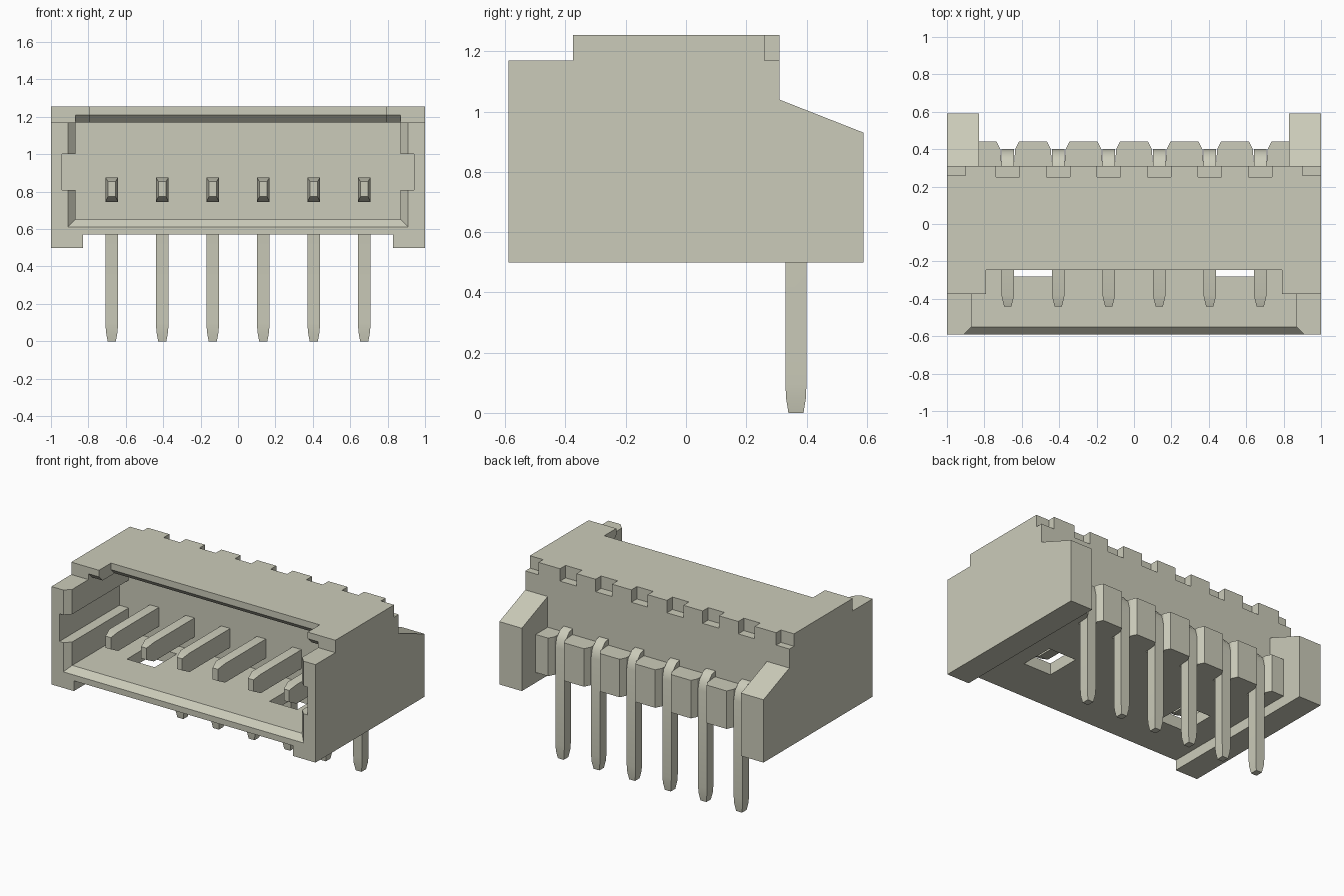
import bpy, bmesh, math
from mathutils import Vector

if "Cube" in bpy.data.objects:
    bpy.data.objects.remove(bpy.data.objects["Cube"], do_unlink=True)

COLOR = (0.60, 0.60, 0.49, 1.0)
mat = bpy.data.materials.new("warm grey plastic")
mat.use_nodes = True
mat.diffuse_color = COLOR
bsdf = next(n for n in mat.node_tree.nodes if n.type == 'BSDF_PRINCIPLED')
bsdf.inputs["Base Color"].default_value = COLOR
bsdf.inputs["Roughness"].default_value = 0.6


def loft(name, rings):
    """Closed solid through rings of equal point count."""
    bm = bmesh.new()
    loops = [[bm.verts.new(p) for p in ring] for ring in rings]
    n = len(loops[0])
    for a, b in zip(loops, loops[1:]):
        for i in range(n):
            bm.faces.new((a[i], a[(i + 1) % n], b[(i + 1) % n], b[i]))
    bm.faces.new(loops[0])
    bm.faces.new(loops[-1])
    bmesh.ops.recalc_face_normals(bm, faces=bm.faces[:])
    mesh = bpy.data.meshes.new(name)
    bm.to_mesh(mesh)
    bm.free()
    mesh.materials.append(mat)
    ob = bpy.data.objects.new(name, mesh)
    bpy.context.collection.objects.link(ob)
    return ob


def prism_x(name, yz, x0, x1):
    return loft(name, [[(x, y, z) for y, z in yz] for x in (x0, x1)])


def box(name, x0, x1, y0, y1, z0, z1):
    return prism_x(name, [(y0, z0), (y1, z0), (y1, z1), (y0, z1)], x0, x1)


def cut(target, cutter):
    cutter.hide_render = True
    mod = target.modifiers.new("cut", 'BOOLEAN')
    mod.operation = 'DIFFERENCE'
    mod.solver = 'EXACT'
    mod.object = cutter
    bpy.context.view_layer.objects.active = target
    bpy.ops.object.modifier_apply(modifier=mod.name)
    bpy.data.objects.remove(cutter, do_unlink=True)


PITCH = 0.27
pin_x = [(i - 2.5) * PITCH for i in range(6)]

# Housing: side silhouette across the full width
housing = prism_x("housing", [
    (-0.59, 0.50), (0.59, 0.50), (0.59, 0.93), (0.31, 1.04),
    (0.31, 1.255), (-0.375, 1.255), (-0.375, 1.17), (-0.59, 1.17)], -1, 1)

# Space between rear wings, and raised underside between the feet
cut(housing, box("rear_gap", -0.83, 0.83, 0.31, 1, 0.3, 1.5))
cut(housing, box("under_gap", -0.83, 0.83, -1, 1, 0.3, 0.57))

# Open cavity with side grooves
cut(housing, box("cavity", -0.87, 0.87, -1, 0.06, 0.65, 1.17))
cut(housing, box("grooves", -0.94, 0.94, -1, 0.06, 0.81, 1.0))

# Flared mouth of the cavity
cut(housing, loft("mouth_flare", [
    [(-w, y, z), (w, y, z), (w, y, 1.4), (-w, y, 1.4)]
    for y, w, z in ((-0.63, 0.95, 0.57), (-0.53, 0.85, 0.67))]))

# Recessed front of the roof, and chamfers under its edge
cut(housing, box("roof_recess", -0.79, 0.79, -0.6, -0.245, 1.1, 1.5))


def roof_chamfer(y, x0, x1):
    cut(housing, prism_x("roof_chamfer", [
        (y - 0.05, 1.1), (y - 0.05, 1.26), (y + 0.06, 1.15), (y + 0.06, 1.1)], x0, x1))


roof_chamfer(-0.245, -0.79, 0.79)
for x0, x1 in ((-0.87, -0.79), (0.79, 0.87)):
    roof_chamfer(-0.375, x0, x1)

# Notches along the rear roof edge and at its corners
for x in pin_x:
    cut(housing, box("notch", x - 0.062, x + 0.062, 0.25, 0.5, 1.17, 1.4))
for s in (-1, 1):
    cut(housing, box("corner_notch", min(s * 0.9, s * 1.1), max(s * 0.9, s * 1.1),
                     0.26, 0.5, 1.17, 1.4))
    # Window through the floor
    cut(housing, box("floor_window", s * 0.54 - 0.105, s * 0.54 + 0.105,
                     -0.28, -0.04, 0.4, 0.7))

# Chamfered guide blocks between the pins at the rear
for i in range(7):
    c = (i - 3) * PITCH
    outline = [(-0.105, 0.28), (0.105, 0.28), (0.095, 0.40), (0.075, 0.44),
               (-0.075, 0.44), (-0.095, 0.40)]
    loft(f"guide_block_{i + 1}", [[(c + x, y, z) for x, y in outline] for z in (0.57, 0.83)])

# Bent pins: inner y, z, outer y, z, half width
sections = [
    (-0.44, 0.775, -0.44, 0.855, 0.020),
    (-0.38, 0.745, -0.38, 0.875, 0.034),
    (0.29, 0.745, 0.29, 0.875, 0.034),
    (0.31, 0.735, 0.345, 0.863, 0.034),
    (0.325, 0.715, 0.385, 0.82, 0.034),
    (0.33, 0.68, 0.40, 0.76, 0.034),
    (0.33, 0.10, 0.40, 0.10, 0.034),
    (0.332, 0.05, 0.398, 0.05, 0.031),
    (0.34, 0.0, 0.39, 0.0, 0.022)]
for i, x in enumerate(pin_x):
    pin = loft(f"pin_{i + 1}", [
        [(x - w, a, b), (x + w, a, b), (x + w, c, d), (x - w, c, d)]
        for a, b, c, d, w in sections])
    bpy.ops.object.select_all(action='DESELECT')
    pin.select_set(True)
    bpy.context.view_layer.objects.active = pin
    bpy.ops.object.shade_smooth_by_angle(angle=math.radians(35))
